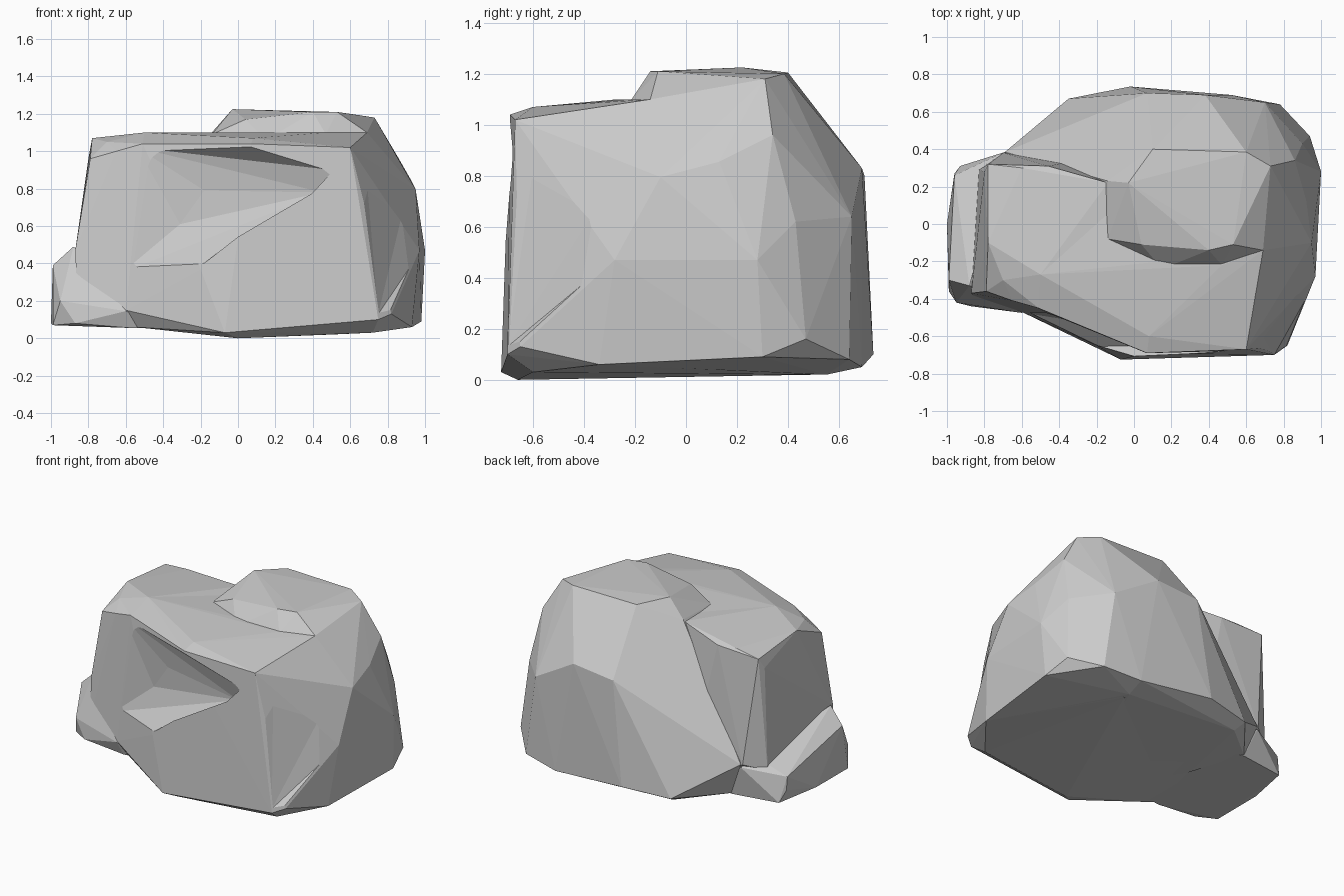
import bpy, bmesh


def hull(name, pts):
    """Faceted convex chunk of stone through a few corner points."""
    bm = bmesh.new()
    for p in pts:
        bm.verts.new(p)
    bmesh.ops.convex_hull(bm, input=bm.verts[:])
    # Drop corner points that ended up inside the chunk
    junk = [v for v in bm.verts if not v.link_faces]
    bmesh.ops.delete(bm, geom=junk, context='VERTS')
    bmesh.ops.recalc_face_normals(bm, faces=bm.faces[:])
    me = bpy.data.meshes.new(name)
    bm.to_mesh(me)
    bm.free()
    ob = bpy.data.objects.new(name, me)
    bpy.context.collection.objects.link(ob)
    return ob


def combine(base, other, op):
    mod = base.modifiers.new(op, 'BOOLEAN')
    mod.operation = op
    mod.solver = 'EXACT'
    mod.object = other
    bpy.context.view_layer.objects.active = base
    bpy.ops.object.modifier_apply(modifier=mod.name)
    bpy.data.objects.remove(other)


# Front chunk with the lower shelf on top
rock = hull("rock", [
    (0.07, -0.69, 1.04), (0.60, -0.67, 1.02), (0.08, -0.60, 1.07),
    (-0.51, -0.45, 1.04), (-0.50, -0.27, 1.10), (0.15, -0.24, 1.07),
    (0.47, -0.22, 1.10), (0.69, -0.14, 1.10), (-0.14, 0.15, 1.08),
    (0.95, -0.10, 0.795), (0.97, -0.28, 0.47), (0.82, -0.65, 0.13),
    (0.75, -0.70, 0.10), (-0.07, -0.725, 0.03), (0.0, -0.66, 0.0),
    (0.38, -0.71, 0.09), (0.93, -0.34, 0.06), (0.72, -0.60, 0.03),
    (-0.20, -0.65, 0.37), (-0.60, -0.47, 0.15), (-0.55, -0.43, 0.06),
    (0.44, -0.65, 0.78), (-0.40, 0.25, 0.05), (0.98, 0.30, 0.09),
    (0.60, 0.30, 0.9), (0.50, 0.50, 0.02)])

# Rear chunk, rising above the shelf with a sloped back
rear = hull("rear_block", [
    (-0.14, -0.08, 1.09), (0.04, -0.11, 1.17), (0.40, -0.14, 1.21),
    (0.53, -0.11, 1.21), (0.69, -0.14, 1.10), (0.15, -0.24, 1.06),
    (0.47, -0.22, 1.09), (0.73, 0.31, 1.18), (0.60, 0.385, 1.20),
    (0.10, 0.40, 1.205), (0.02, 0.41, 1.08), (-0.03, 0.22, 1.225),
    (-0.14, 0.23, 1.10), (-0.21, 0.36, 0.83),
    (0.86, 0.34, 0.96), (0.92, 0.13, 0.855), (0.95, -0.10, 0.795),
    (0.07, 0.70, 0.80), (0.38, 0.69, 0.83), (0.70, 0.65, 0.64),
    (0.90, 0.43, 0.62), (1.0, 0.28, 0.47), (0.97, -0.28, 0.47),
    (0.98, 0.30, 0.09), (0.93, -0.34, 0.06), (0.94, 0.47, 0.16),
    (0.86, 0.51, 0.30), (0.78, 0.64, 0.08), (0.52, 0.69, 0.05),
    (-0.02, 0.735, 0.10), (-0.35, 0.67, 0.08), (-0.32, 0.60, 0.04),
    (0.50, 0.55, 0.02), (-0.60, 0.36, 0.07), (-0.69, 0.385, 0.30),
    (0.0, -0.60, 0.02), (-0.45, 0.0, 0.05)])

# Left shoulder
left = hull("left_shoulder", [
    (-0.78, -0.10, 1.07), (-0.78, 0.32, 1.03), (-0.80, 0.28, 0.96),
    (-0.70, -0.30, 1.05), (-0.65, -0.41, 1.0), (-0.79, -0.36, 0.96),
    (-0.50, -0.27, 1.10), (-0.60, 0.30, 1.05), (-0.46, 0.31, 1.04),
    (-0.14, 0.22, 1.085), (-0.14, -0.28, 1.085), (-0.51, -0.45, 1.04),
    (-0.70, 0.38, 0.30), (-0.86, -0.39, 0.20), (-0.60, -0.47, 0.15),
    (-0.83, 0.29, 0.26), (-0.87, -0.37, 0.47), (-0.25, -0.40, 0.08),
    (-0.25, 0.35, 0.08), (-0.80, 0.0, 0.08), (-0.40, -0.50, 0.6)])

# Low foot sticking out on the left, tied into the body
foot = hull("left_foot", [
    (-1.0, 0.0, 0.08), (-0.99, -0.36, 0.07), (-0.95, -0.42, 0.20),
    (-0.87, -0.44, 0.08), (-0.99, -0.30, 0.39), (-0.96, 0.27, 0.15),
    (-0.96, 0.26, 0.24), (-0.93, 0.31, 0.07), (-0.88, -0.33, 0.49),
    (-0.82, 0.28, 0.30), (-0.60, -0.475, 0.145), (-0.57, -0.44, 0.055),
    (-0.69, 0.385, 0.28), (-0.60, 0.36, 0.065), (-0.30, 0.30, 0.06),
    (-0.30, -0.40, 0.05)])

for part in (rear, left, foot):
    combine(rock, part, 'UNION')

# Shallow hollow under the front shelf edge
hollow = hull("front_hollow", [
    (-0.18, -0.51, 0.79), (-0.31, -0.48, 0.61), (0.10, -0.60, 0.71),
    (-0.54, -0.47, 1.02), (0.07, -0.70, 1.03), (0.50, -0.69, 0.90),
    (0.45, -0.64, 0.78), (-0.20, -0.655, 0.39), (-0.62, -0.47, 0.35),
    (-0.2, -1.2, 0.7)])

# Groove down the front right corner
groove = hull("corner_groove", [
    (0.69, -0.60, 0.83), (0.82, -0.46, 0.76), (0.825, -0.655, 0.14),
    (0.75, -0.70, 0.13), (0.62, -0.68, 1.0), (0.91, -0.27, 0.80),
    (0.98, -0.29, 0.47), (1.15, -0.95, 0.6)])

for part in (hollow, groove):
    combine(rock, part, 'DIFFERENCE')

# Flat facets
for poly in rock.data.polygons:
    poly.use_smooth = False
